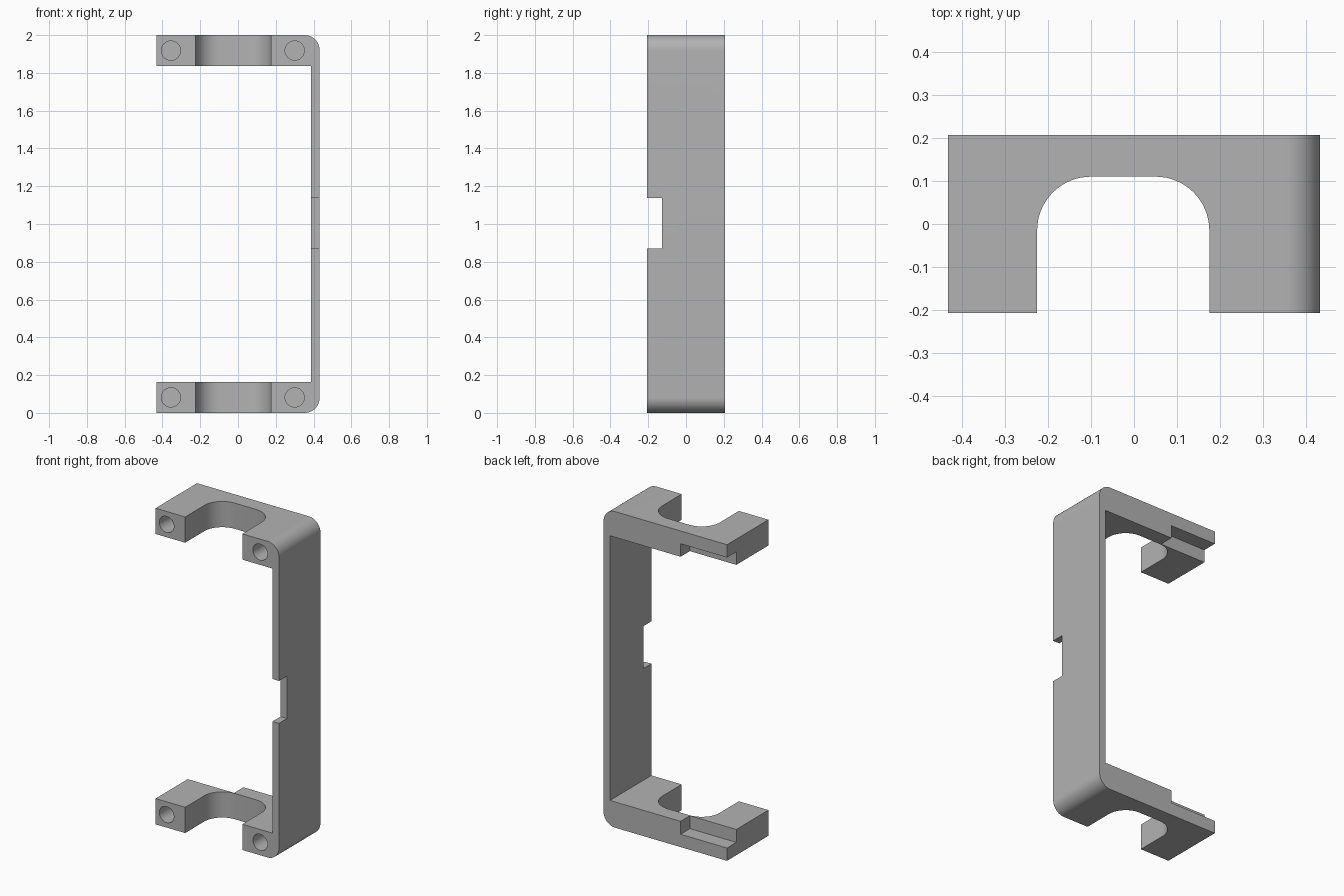
import bpy, bmesh, math
from mathutils import Vector

if "Cube" in bpy.data.objects:
    bpy.data.objects.remove(bpy.data.objects["Cube"])

W, D, H = 0.432, 0.207, 2.0      # half width, half depth, height
ARM, WALL, R = 0.163, 0.387, 0.08  # arm thickness, inner wall x, outer corner radius

grey = bpy.data.materials.new("plain grey")
grey.diffuse_color = (0.45, 0.45, 0.45, 1)
grey.use_nodes = True
grey.node_tree.nodes["Principled BSDF"].inputs["Base Color"].default_value = grey.diffuse_color


def arc(cx, cy, r, a0, a1, n=16):
    return [(cx + r * math.cos(math.radians(a0 + (a1 - a0) * i / n)),
             cy + r * math.sin(math.radians(a0 + (a1 - a0) * i / n))) for i in range(n + 1)]


def prism(name, pts, direction):
    """Extrude a closed outline of 3D points along a vector."""
    bm = bmesh.new()
    face = bm.faces.new([bm.verts.new(p) for p in pts])
    new = bmesh.ops.extrude_face_region(bm, geom=[face])["geom"]
    bmesh.ops.translate(bm, vec=Vector(direction),
                        verts=[v for v in new if isinstance(v, bmesh.types.BMVert)])
    bmesh.ops.recalc_face_normals(bm, faces=bm.faces)
    mesh = bpy.data.meshes.new(name)
    bm.to_mesh(mesh)
    bm.free()
    mesh.materials.append(grey)
    ob = bpy.data.objects.new(name, mesh)
    bpy.context.collection.objects.link(ob)
    return ob


def box(name, x0, x1, y0, y1, z0, z1):
    return prism(name, [(x0, y0, z0), (x1, y0, z0), (x1, y1, z0), (x0, y1, z0)], (0, 0, z1 - z0))


# C-shaped bracket with rounded outer corners
outline = [(-W, 0)] + arc(W - R, R, R, -90, 0) + arc(W - R, H - R, R, 0, 90)
outline += [(-W, H), (-W, H - ARM), (WALL, H - ARM), (WALL, ARM), (-W, ARM)]
bracket = prism("bracket", [(x, -D, z) for x, z in outline], (0, 2 * D, 0))

# U-shaped opening through both arms
u = [(-0.225, -0.5), (0.175, -0.5)]
u += arc(0.05, -0.015, 0.125, 0, 90) + arc(-0.1, -0.015, 0.125, 90, 180)
cutters = [prism("arm_opening_cutter", [(x, y, -0.2) for x, y in u], (0, 0, H + 0.4))]

# Rear step on the inner side of both arms, and the front notch in the wall
cutters.append(box("rear_step_cutter", -0.6, -0.107, 0.114, 0.4, 0.081, H - 0.081))
cutters.append(box("wall_notch_cutter", 0.3, 0.6, -0.4, -0.127, 0.87, 1.138))

# Blind screw holes in the four arm tips
for x in (-0.355, 0.3):
    for z in (0.082, H - 0.082):
        ring = arc(x, z, 0.051, 0, 360, 32)[:-1]
        cutters.append(prism("screw_hole_cutter", [(a, -0.3, b) for a, b in ring], (0, 0.3, 0)))

bpy.context.view_layer.objects.active = bracket
bracket.select_set(True)
for c in cutters:
    c.hide_render = True
    mod = bracket.modifiers.new("cut", 'BOOLEAN')
    mod.operation, mod.solver, mod.object = 'DIFFERENCE', 'EXACT', c
    bpy.ops.object.modifier_apply(modifier=mod.name)
for c in cutters:
    bpy.data.objects.remove(c)

bpy.ops.object.shade_smooth_by_angle(angle=math.radians(30))
